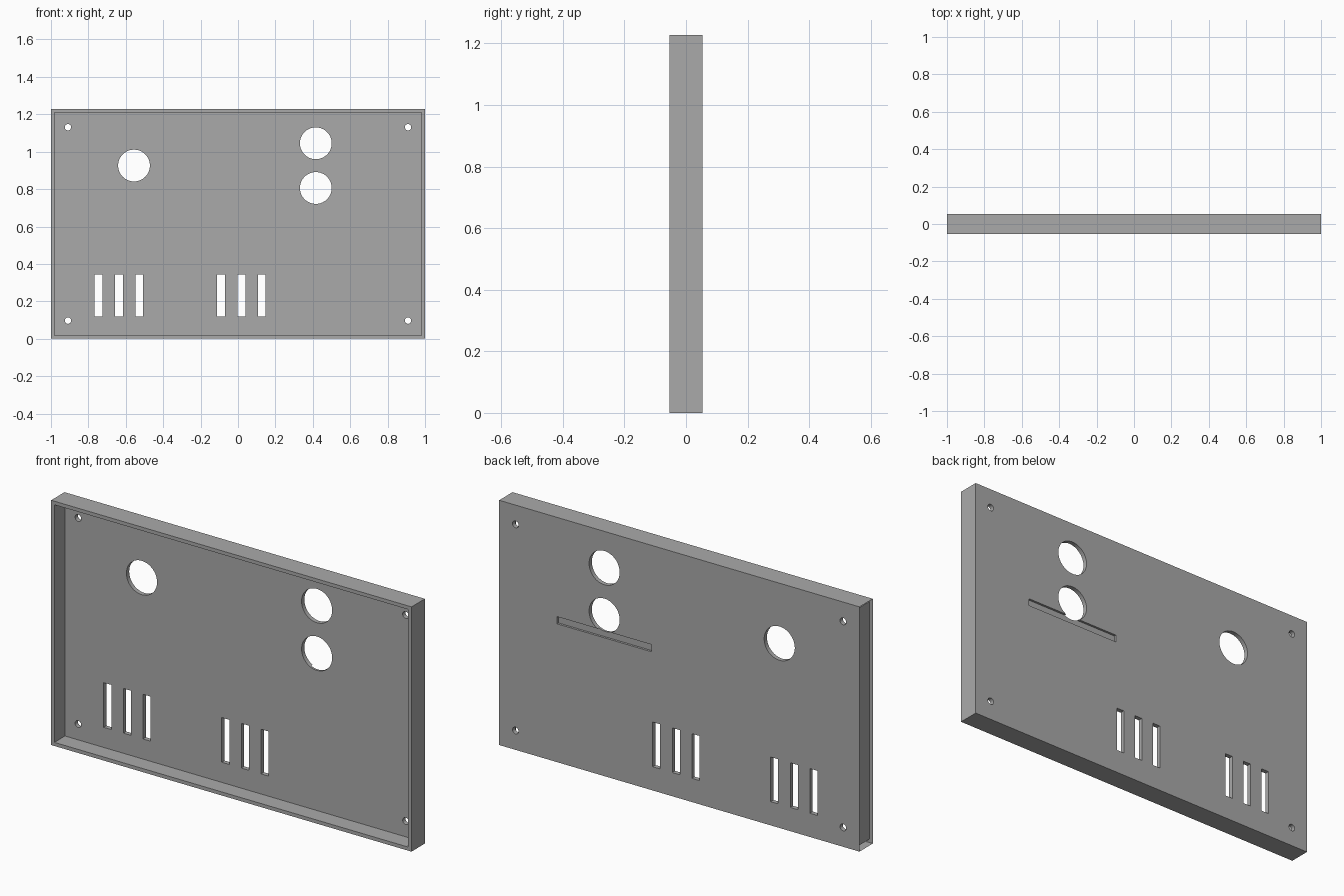
import bpy
import bmesh
from mathutils import Matrix, Vector

if "Cube" in bpy.data.objects:
    bpy.data.objects.remove(bpy.data.objects["Cube"], do_unlink=True)

W, H, D = 2.0, 1.228, 0.106      # overall size
WALL, PANEL = 0.018, 0.022       # rim and panel thickness
BACK = D / 2

grey = bpy.data.materials.new("plain grey")
grey.use_nodes = True
colour = (0.4, 0.4, 0.4, 1)
grey.diffuse_color = colour
grey.node_tree.nodes["Principled BSDF"].inputs["Base Color"].default_value = colour


def make(name, bm):
    mesh = bpy.data.meshes.new(name)
    bm.to_mesh(mesh)
    bm.free()
    obj = bpy.data.objects.new(name, mesh)
    bpy.context.collection.objects.link(obj)
    mesh.materials.append(grey)
    return obj


def box(name, centre, size):
    bm = bmesh.new()
    bmesh.ops.create_cube(bm, size=1, matrix=Matrix.Translation(centre) @ Matrix.Diagonal((*size, 1)))
    return make(name, bm)


def rod(name, x, z, radius, sides):
    bm = bmesh.new()
    turn = Matrix.Translation((x, BACK, z)) @ Matrix.Rotation(1.5707963, 4, "X")
    bmesh.ops.create_cone(bm, cap_ends=True, segments=sides, radius1=radius,
                          radius2=radius, depth=0.08, matrix=turn)
    return make(name, bm)


# Tray: solid block, hollowed from the front
tray = box("cover_panel", (0, 0, H / 2), (W, D, H))
cutters = [box("tray_hollow", (0, -PANEL - 0.05, H / 2),
               (W - 2 * WALL, D + 0.1, H - 2 * WALL))]

# Round openings
for x, z in ((-0.556, 0.926), (0.416, 1.045), (0.416, 0.806)):
    cutters.append(rod("round_opening", x, z, 0.085, 64))

# Corner screw holes
for x in (-0.909, 0.909):
    for z in (0.097, H - 0.097):
        cutters.append(rod("screw_hole", x, z, 0.017, 32))

# Two groups of three upright slots
for middle in (-0.637, 0.018):
    for step in (-1, 0, 1):
        cutters.append(box("slot", (middle + step * 0.109, BACK, 0.231), (0.042, 0.08, 0.224)))

# Shallow groove across the back
cutters.append(box("back_groove", (0.416, BACK, 0.712), (0.526, 0.022, 0.036)))

for cutter in cutters:
    cut = tray.modifiers.new(cutter.name, "BOOLEAN")
    cut.operation = "DIFFERENCE"
    cut.solver = "EXACT"
    cut.object = cutter

# Bake the cuts and drop the cutters
bpy.context.view_layer.update()
baked = bpy.data.meshes.new_from_object(tray.evaluated_get(bpy.context.evaluated_depsgraph_get()))
tray.modifiers.clear()
tray.data = baked
for cutter in cutters:
    bpy.data.objects.remove(cutter, do_unlink=True)

# The outer skin of the right-hand rim is left open
bm = bmesh.new()
bm.from_mesh(baked)
open_side = [f for f in bm.faces if f.normal.dot(Vector((-1, 0, 0))) > 0.99
             and f.calc_center_median().x < -W / 2 + 0.001]
bmesh.ops.delete(bm, geom=open_side, context="FACES")
bm.to_mesh(baked)
bm.free()

# Smooth hole walls, sharp edges
bpy.ops.object.select_all(action="DESELECT")
tray.select_set(True)
bpy.context.view_layer.objects.active = tray
bpy.ops.object.shade_smooth_by_angle(angle=0.52)
